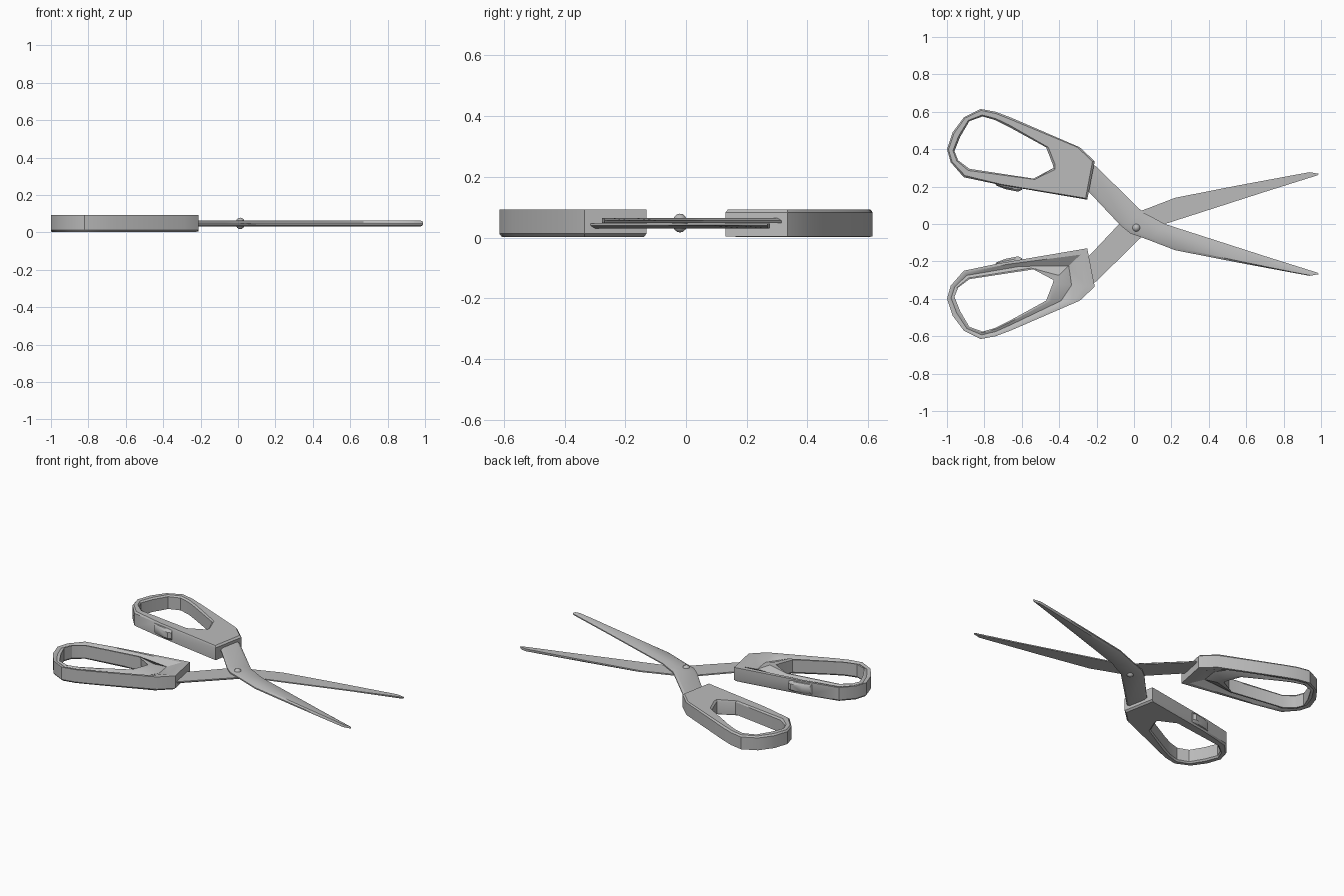
import bpy, bmesh, math
from mathutils import Vector

old = bpy.data.objects.get("Cube")
if old:
    bpy.data.objects.remove(old, do_unlink=True)

HEIGHT = 0.096  # overall thickness; the second half is the first turned over


def make_material(name, value):
    mat = bpy.data.materials.new(name)
    mat.use_nodes = True
    colour = (value, value, value, 1)
    mat.diffuse_color = colour
    mat.node_tree.nodes["Principled BSDF"].inputs["Base Color"].default_value = colour
    return mat


GREY = make_material("plain grey", 0.5)


def finish(obj, angle=30):
    obj.data.materials.clear()
    obj.data.materials.append(GREY)
    bpy.ops.object.select_all(action="DESELECT")
    obj.select_set(True)
    bpy.context.view_layer.objects.active = obj
    bpy.ops.object.shade_smooth_by_angle(angle=math.radians(angle))
    return obj


def loft(name, side_a, side_b, section, closed):
    """Sweep a section of (t, z) pairs between two paired edge lines."""
    bm = bmesh.new()
    rings = []
    for i, (a, b) in enumerate(zip(side_a, side_b)):
        a, b = Vector(a), Vector(b)
        ring = []
        for t, z in section(i, (b - a).length):
            p = a.lerp(b, t)
            ring.append(bm.verts.new((p.x, p.y, z)))
        rings.append(ring)
    count, n = len(rings), len(rings[0])
    for i in range(count if closed else count - 1):
        r, s = rings[i], rings[(i + 1) % count]
        for j in range(n):
            k = (j + 1) % n
            bm.faces.new((r[j], r[k], s[k], s[j]))
    if not closed:
        bm.faces.new(rings[0])
        bm.faces.new(rings[-1])
    bmesh.ops.recalc_face_normals(bm, faces=bm.faces)
    mesh = bpy.data.meshes.new(name)
    bm.to_mesh(mesh)
    bm.free()
    obj = bpy.data.objects.new(name, mesh)
    bpy.context.collection.objects.link(obj)
    return finish(obj)


# Handle loop: outer outline paired with the finger hole outline
outer = [(-.25, .13), (-.21, .335), (-.29, .41), (-.66, .57), (-.74, .6), (-.82, .615),
         (-.91, .57), (-.97, .49), (-1, .4), (-.98, .33), (-.91, .25), (-.72, .21)]
inner = [(-.43, .3), (-.435, .32), (-.47, .41), (-.67, .52), (-.74, .555), (-.81, .575),
         (-.88, .55), (-.93, .465), (-.96, .39), (-.94, .34), (-.88, .295), (-.52, .24)]


def handle_section(i, width):
    edge = min(0.2, 0.012 / width)          # rounded top edges
    groove = min(0.022, 0.14 * width)       # hollow underside
    top = HEIGHT - 0.003
    return [(0, .004), (0, top - .01), (edge, top), (1 - edge, top), (1, top - .01),
            (1, .004), (.85, .003), (.55, .003 + groove), (.2, .003)]


# Blade and shank: cutting edge paired with spine
cutting = [(-.25, .34), (-.2, .305), (.05, .06), (.1, .035), (.165, 0),
           (.43, -.085), (.7, -.172), (.98, -.26), (.99, -.268)]
spine = [(-.28, .2), (-.235, .165), (-.07, -.01), (-.02, -.05), (.085, -.088),
         (.22, -.14), (.55, -.205), (.83, -.257), (.94, -.277)]


def blade_section(i, width):
    low, high = HEIGHT / 2 + .001, HEIGHT / 2 + .017
    ground = .1 if i < 3 else .3
    return [(0, low), (0, low + .007), (ground, high), (.86, high), (1, high - .008), (1, low)]


# Small thumb tab along the inner side of the handle
def tab_section(i, width):
    return [(0, .012), (0, .082), (.6, .078), (1, .066), (1, .028), (.6, .016)]


tab_inner = [(-.75, .225), (-.72, .22), (-.64, .205), (-.6, .2)]
tab_outer = [(-.735, .205), (-.69, .187), (-.62, .173), (-.6, .182)]

parts = [loft("handle", outer, inner, handle_section, True),
         loft("blade", cutting, spine, blade_section, False),
         loft("thumb_tab", tab_inner, tab_outer, tab_section, False)]

# Second half: the same parts turned over about the long axis
for part in parts:
    twin = part.copy()
    twin.data = part.data.copy()
    twin.name = "lower_" + part.name
    twin.rotation_euler.x = math.pi
    twin.location.z = HEIGHT
    bpy.context.collection.objects.link(twin)
    part.name = "upper_" + part.name

# Pivot rivet with domed heads
bpy.ops.mesh.primitive_uv_sphere_add(segments=16, ring_count=8, radius=1,
                                     location=(.012, -.02, HEIGHT / 2))
rivet = bpy.context.object
rivet.name = "pivot_rivet"
rivet.scale = (.025, .025, .031)
finish(rivet, 60)
